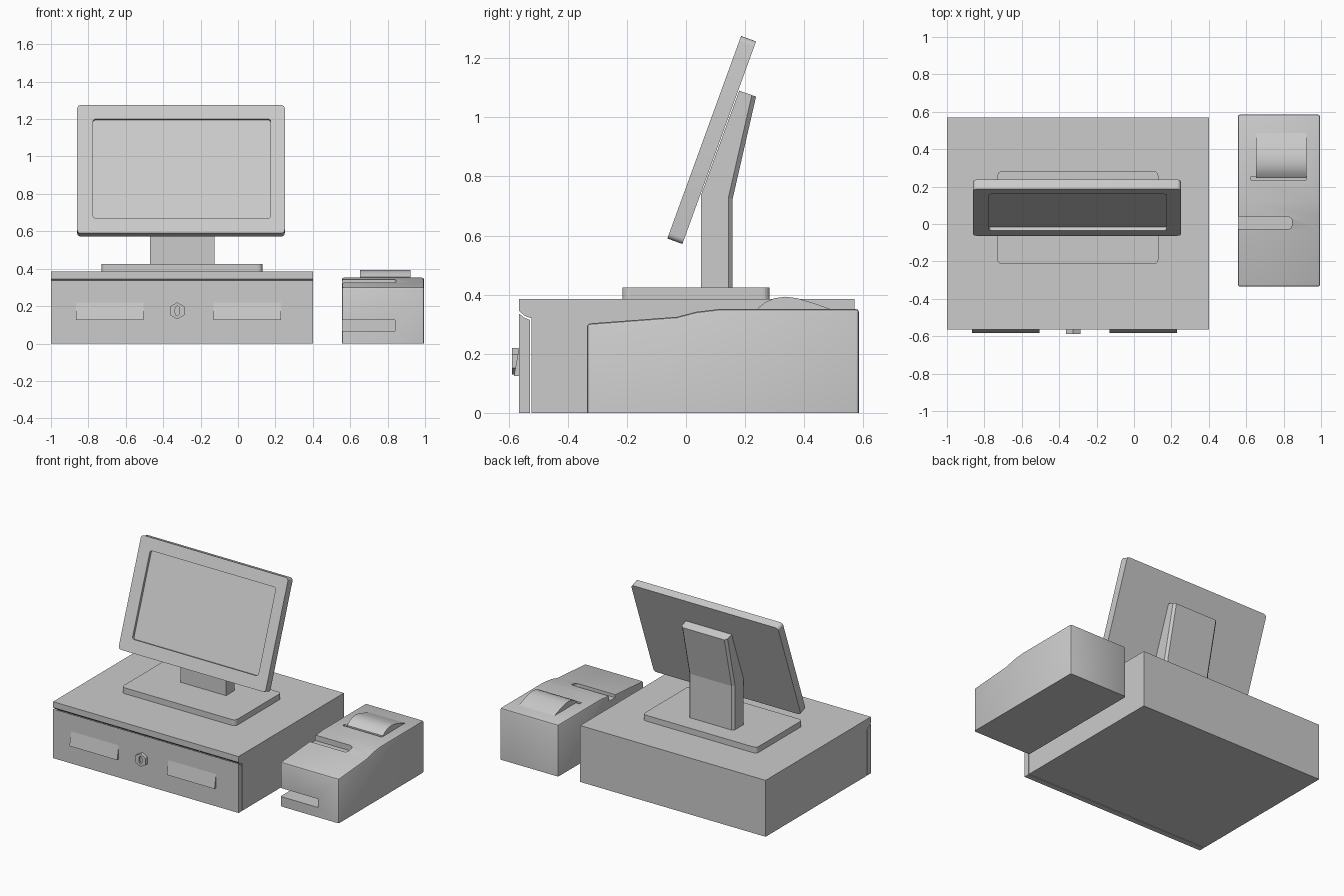
import bpy, bmesh
from math import radians, pi, sin, cos
from mathutils import Matrix, Vector

if "Cube" in bpy.data.objects:
    bpy.data.objects.remove(bpy.data.objects["Cube"], do_unlink=True)

grey = bpy.data.materials.new("plain grey")
grey.use_nodes = True
colour = (0.6, 0.6, 0.6, 1)
grey.diffuse_color = colour
grey.node_tree.nodes["Principled BSDF"].inputs["Base Color"].default_value = colour


def finish(name, bm):
    bmesh.ops.recalc_face_normals(bm, faces=bm.faces)
    mesh = bpy.data.meshes.new(name)
    bm.to_mesh(mesh)
    bm.free()
    mesh.materials.append(grey)
    ob = bpy.data.objects.new(name, mesh)
    bpy.context.collection.objects.link(ob)
    return ob


def prism(name, points, axis, low, high):
    """Extrude a 2D profile: (y, z) along X, (x, z) along Y or (x, y) along Z."""
    bm = bmesh.new()
    verts = []
    for a, b in points:
        co = {"X": (low, a, b), "Y": (a, low, b), "Z": (a, b, low)}[axis]
        verts.append(bm.verts.new(co))
    face = bm.faces.new(verts)
    out = bmesh.ops.extrude_face_region(bm, geom=[face])
    step = Vector([(high - low) * (axis == k) for k in "XYZ"])
    bmesh.ops.translate(bm, vec=step, verts=[v for v in out["geom"] if isinstance(v, bmesh.types.BMVert)])
    return finish(name, bm)


def rounded(x0, x1, y0, y1, r, steps=4):
    """Rounded rectangle outline."""
    pts = []
    for i, (cx, cy) in enumerate([(x1 - r, y1 - r), (x0 + r, y1 - r), (x0 + r, y0 + r), (x1 - r, y0 + r)]):
        for s in range(steps + 1):
            t = (i + s / steps) * pi / 2
            pts.append((cx + r * cos(t), cy + r * sin(t)))
    return pts


def rect(x0, x1, y0, y1):
    return [(x0, y0), (x1, y0), (x1, y1), (x0, y1)]


def apply_modifier(ob, kind, **settings):
    mod = ob.modifiers.new(kind.title(), kind)
    for key, value in settings.items():
        setattr(mod, key, value)
    bpy.ops.object.select_all(action="DESELECT")
    bpy.context.view_layer.objects.active = ob
    ob.select_set(True)
    bpy.ops.object.modifier_apply(modifier=mod.name)


def cut(ob, cutter):
    apply_modifier(ob, "BOOLEAN", operation="DIFFERENCE", object=cutter, solver="EXACT")
    bpy.data.objects.remove(cutter, do_unlink=True)


def smooth(ob):
    bpy.ops.object.select_all(action="DESELECT")
    bpy.context.view_layer.objects.active = ob
    ob.select_set(True)
    bpy.ops.object.shade_smooth_by_angle(angle=radians(30))


# Cash drawer: housing with an overhanging lid, and the drawer front below it
prism("drawer_housing", [(-0.565, 0.385), (0.57, 0.385), (0.57, 0), (-0.522, 0),
                         (-0.522, 0.32), (-0.545, 0.328), (-0.565, 0.345)], "X", -1, 0.4)
prism("drawer_front", [(-0.565, 0), (-0.565, 0.336), (-0.547, 0.322), (-0.527, 0.314),
                       (-0.527, 0)], "X", -1, 0.4)

# Wedge-shaped pulls
for side, x in (("right", -0.865), ("left", -0.13)):
    prism(side + "_drawer_pull", [(-0.564, 0.225), (-0.582, 0.125), (-0.564, 0.125)], "X", x, x + 0.36)

# Hexagonal lock with an oval keyhole
lock = prism("drawer_lock", [(-0.325 + 0.045 * sin(k * pi / 3), 0.175 + 0.045 * cos(k * pi / 3))
                             for k in range(6)], "Y", -0.588, -0.56)
keyhole = prism("keyhole_cutter", [(-0.325 + 0.012 * sin(k * pi / 8), 0.175 + 0.027 * cos(k * pi / 8))
                                   for k in range(16)], "Y", -0.6, -0.575)
cut(lock, keyhole)

# Display stand: foot plate and bent neck
prism("stand_foot", rounded(-0.73, 0.13, -0.215, 0.283, 0.025), "Z", 0.385, 0.425)
neck = prism("stand_neck", [(0.05, 0.425), (0.05, 0.735), (0.18, 1.09), (0.237, 1.07),
                            (0.158, 0.725), (0.158, 0.425)], "X", -0.47, -0.125)
bm = bmesh.new()
bm.from_mesh(neck.data)
edges = [e for e in bm.edges if abs(e.verts[0].co.x - e.verts[1].co.x) < 0.001
         and min(v.co.y for v in e.verts) > 0.15 and e.calc_length() > 0.1
         and max(v.co.z for v in e.verts) < 1.08]
bmesh.ops.bevel(bm, geom=edges, offset=0.015, segments=1, affect="EDGES")
bm.to_mesh(neck.data)
bm.free()

# Display: rounded slab with a recessed screen, tilted back
display = prism("display", rounded(-0.86, 0.25, 0, 0.729, 0.02), "Y", 0, 0.054)
recess = prism("recess_cutter", rounded(-0.775, 0.175, 0.085, 0.65, 0.015), "Y", -0.05, 0.018)
cut(display, recess)
display.data.transform(Matrix.Translation((0, -0.063, 0.59)) @ Matrix.Rotation(radians(-20), 4, "X"))
smooth(display)

# Receipt printer: stepped body with softened edges
printer = prism("printer_body", [(-0.335, 0), (-0.335, 0.302), (-0.03, 0.325), (0.035, 0.342),
                                 (0.12, 0.352), (0.585, 0.352), (0.585, 0)], "X", 0.555, 0.995)
bm = bmesh.new()
bm.from_mesh(printer.data)
edges = [e for e in bm.edges if max(v.co.z for v in e.verts) > 0.1
         and e.calc_face_angle() > radians(45)]
bmesh.ops.bevel(bm, geom=edges, offset=0.011, segments=2, profile=0.5, affect="EDGES")
bm.to_mesh(printer.data)
bm.free()

# Printer slots: rounded slip slot on top, feed slot at the front, paper exit
cut(printer, prism("slip_cutter", rounded(0.4, 0.845, -0.028, 0.04, 0.025), "Z", 0.305, 0.5))
cut(printer, prism("feed_cutter", rect(0.5, 0.84, 0.067, 0.125), "Y", -0.5, -0.22))
cut(printer, prism("exit_cutter", rect(0.625, 0.92, 0.235, 0.255), "Z", 0.325, 0.5))
smooth(printer)

# Curved receipt paper cover
paper = prism("receipt_paper", [(0.245, 0.345), (0.245, 0.356), (0.27, 0.376), (0.3, 0.388), (0.335, 0.393),
                                (0.375, 0.388), (0.43, 0.372), (0.492, 0.35), (0.492, 0.345)],
              "X", 0.652, 0.922)
smooth(paper)
